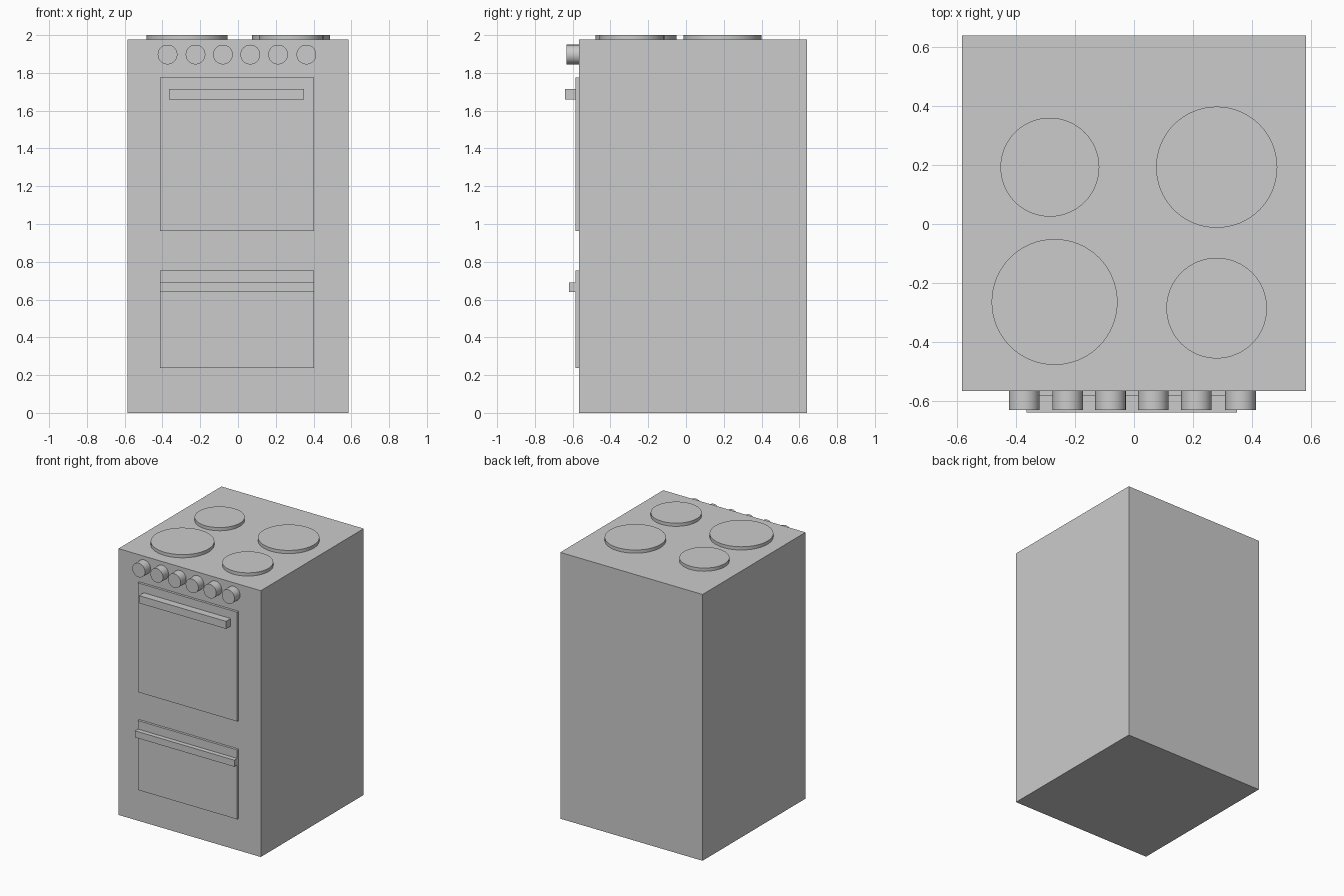
import bpy
import math

if "Cube" in bpy.data.objects:
    bpy.data.objects.remove(bpy.data.objects["Cube"])

FRONT = -0.567   # front plane of the body
TOP = 1.976      # top plane of the body


def box(name, x0, x1, y0, y1, z0, z1):
    bpy.ops.mesh.primitive_cube_add(size=1)
    ob = bpy.context.object
    ob.name = name
    for v in ob.data.vertices:
        v.co = (x1 if v.co.x > 0 else x0,
                y1 if v.co.y > 0 else y0,
                z1 if v.co.z > 0 else z0)
    return ob


def disc(name, centre, radius, depth, rot=(0, 0, 0)):
    bpy.ops.mesh.primitive_cylinder_add(vertices=64, radius=radius, depth=depth,
                                        location=centre, rotation=rot)
    ob = bpy.context.object
    ob.name = name
    bpy.ops.object.shade_smooth_by_angle(angle=math.radians(30))
    return ob


# Main cabinet
box("cabinet", -0.584, 0.584, FRONT, 0.64, 0, TOP)

# Oven door with its handle
box("oven_door", -0.413, 0.403, -0.585, FRONT + 0.01, 0.964, 1.775)
box("oven_handle", -0.365, 0.35, -0.64, -0.58, 1.658, 1.714)

# Lower drawer with its full-width handle
box("drawer_front", -0.413, 0.403, -0.585, FRONT + 0.01, 0.238, 0.753)
box("drawer_handle", -0.413, 0.403, -0.619, -0.58, 0.641, 0.69)

# Hot plates
plates = [(-0.286, 0.193, 0.168), (0.281, 0.193, 0.206),
          (-0.27, -0.265, 0.214), (0.281, -0.286, 0.171)]
for i, (x, y, r) in enumerate(plates):
    disc(f"hot_plate_{i + 1}", (x, y, (TOP + 1.99) / 2 + 0.0025), r, 2.0 - TOP + 0.01)
    bpy.context.object.location.z = 2.0 - (2.0 - TOP + 0.01) / 2

# Control knobs
depth = 0.075
for i, x in enumerate((-0.373, -0.225, -0.08, 0.065, 0.212, 0.362)):
    disc(f"knob_{i + 1}", (x, -0.632 + depth / 2, 1.897), 0.052, depth,
         (math.pi / 2, 0, 0))
